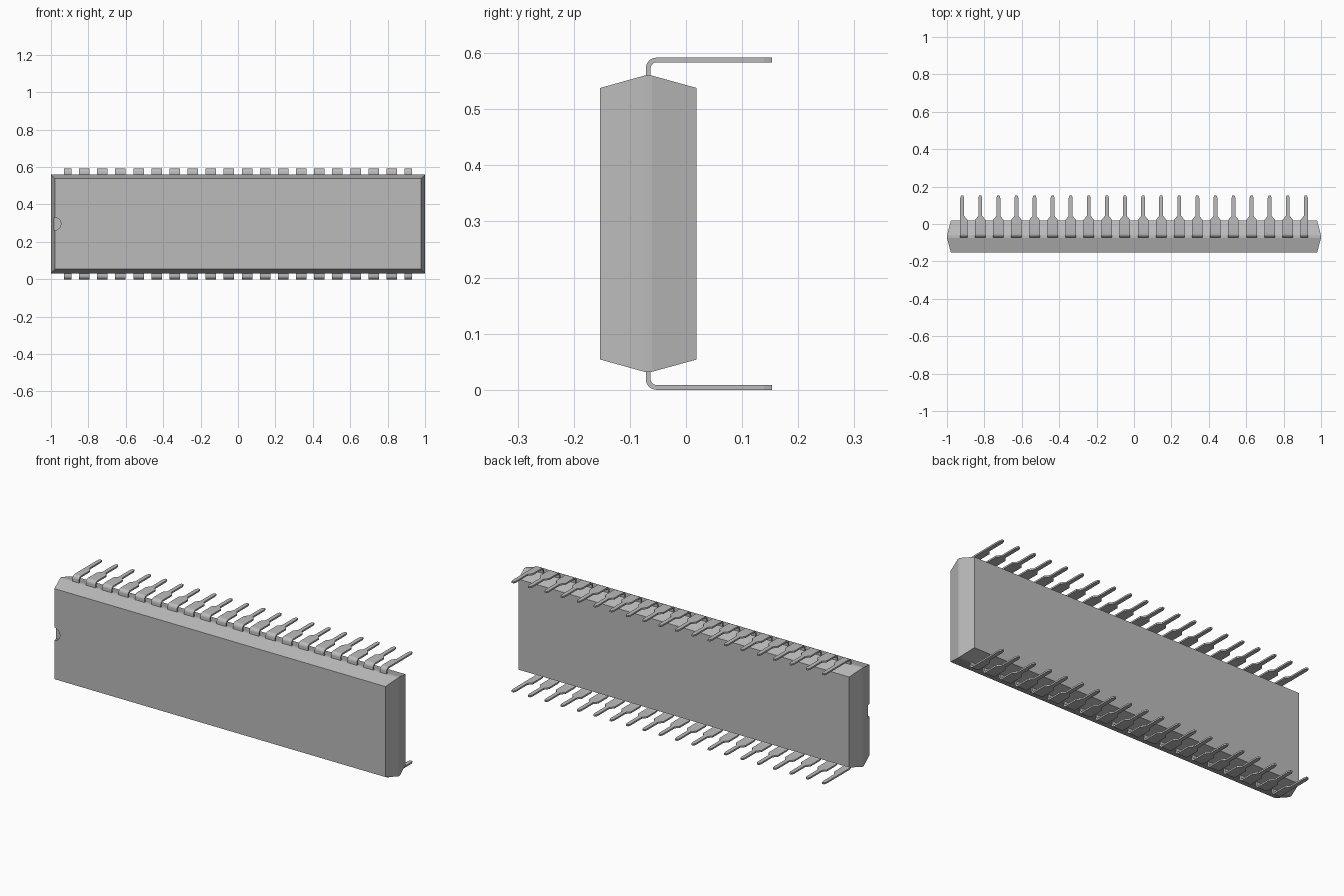
import bpy, bmesh
from math import sin, cos, pi

if "Cube" in bpy.data.objects:
    bpy.data.objects.remove(bpy.data.objects["Cube"])

grey = bpy.data.materials.new("plain grey")
grey.use_nodes = True
grey.diffuse_color = (0.5, 0.5, 0.5, 1)
grey.node_tree.nodes["Principled BSDF"].inputs["Base Color"].default_value = (0.5, 0.5, 0.5, 1)

MID_Z = 0.296
PINS, PITCH = 20, 0.0967
WIDE, THIN, TIP = 0.028, 0.0105, 0.006   # half widths of a pin
THICK = 0.0085


def finish(name, bm):
    bmesh.ops.recalc_face_normals(bm, faces=bm.faces)
    mesh = bpy.data.meshes.new(name)
    bm.to_mesh(mesh)
    bm.free()
    mesh.materials.append(grey)
    obj = bpy.data.objects.new(name, mesh)
    bpy.context.collection.objects.link(obj)
    return obj


def loft(bm, rings):
    """Skin a list of four-cornered rings and cap both ends."""
    loops = [[bm.verts.new(p) for p in ring] for ring in rings]
    for a, b in zip(loops, loops[1:]):
        for i in range(4):
            j = (i + 1) % 4
            bm.faces.new((a[i], a[j], b[j], b[i]))
    bm.faces.new(loops[0])
    bm.faces.new(loops[-1])


# Body: a slab with drafted sides and a narrow parting band
bm = bmesh.new()
sections = [(-0.153, 0.979, 0.242), (-0.074, 1.0, 0.264), (-0.061, 1.0, 0.264), (0.019, 0.979, 0.242)]
loft(bm, [[(-x, y, MID_Z - z), (x, y, MID_Z - z), (x, y, MID_Z + z), (-x, y, MID_Z + z)]
          for y, x, z in sections])
body = finish("chip_body", bm)

# Shallow half-round notch at the end of the front face
bpy.ops.mesh.primitive_cylinder_add(vertices=32, radius=0.035, depth=0.05,
                                    location=(-0.982, -0.158, MID_Z), rotation=(pi / 2, 0, 0))
cutter = bpy.context.object
cutter.name = "notch_cutter"
cutter.hide_render = True
cutter.data.materials.append(grey)
cut = body.modifiers.new("notch", 'BOOLEAN')
cut.object = cutter
cut.operation = 'DIFFERENCE'
cut.solver = 'EXACT'
bpy.context.view_layer.objects.active = body
bpy.ops.object.modifier_apply(modifier=cut.name)
bpy.data.objects.remove(cutter)


def pin_stations():
    """Outer point, inner point and half width along a bent pin."""
    top, front, outer = MID_Z, -0.0715, 0.019
    inner = outer - THICK
    cy, cz = front + outer, top - outer
    out = [((front, 0.25), (front + THICK, 0.25), WIDE)]
    for i in range(9):
        a = pi / 2 * i / 8
        out.append(((cy - outer * cos(a), cz + outer * sin(a)),
                    (cy - inner * cos(a), cz + inner * sin(a)), WIDE))
    for y, w in ((0.022, WIDE), (0.043, THIN), (0.139, THIN), (0.153, TIP)):
        out.append(((y, top), (y, top - THICK), w))
    return out


# Pins: one row along the top and one along the bottom
for name, side in (("upper_pins", 1), ("lower_pins", -1)):
    bm = bmesh.new()
    for n in range(PINS):
        x = (n - (PINS - 1) / 2) * PITCH
        rings = []
        for (yo, zo), (yi, zi), w in pin_stations():
            # End pins have no shoulder on their outer side
            left = min(w, THIN) if n == 0 else w
            right = min(w, THIN) if n == PINS - 1 else w
            zo, zi = MID_Z + side * zo, MID_Z + side * zi
            rings.append([(x - left, yo, zo), (x + right, yo, zo),
                          (x + right, yi, zi), (x - left, yi, zi)])
        loft(bm, rings)
    finish(name, bm)

# Smooth the bends and the notch wall, keep other edges crisp
bpy.ops.object.select_all(action='DESELECT')
for name in ("upper_pins", "lower_pins", "chip_body"):
    obj = bpy.data.objects[name]
    obj.select_set(True)
    bpy.context.view_layer.objects.active = obj
bpy.ops.object.shade_smooth_by_angle(angle=pi / 15)
